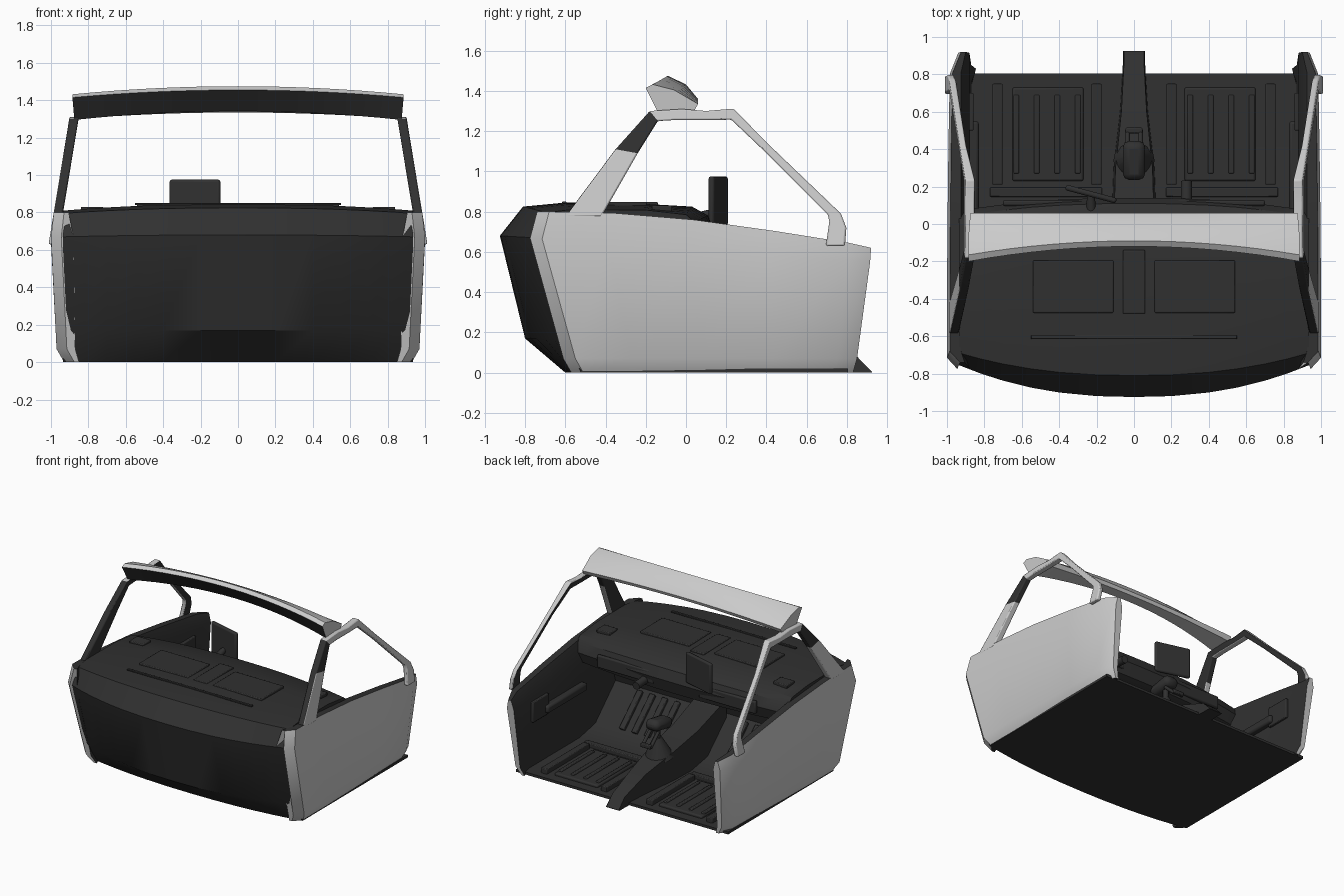
import bpy, bmesh, math
from mathutils import Vector

if "Cube" in bpy.data.objects:
    bpy.data.objects.remove(bpy.data.objects["Cube"])


def material(name, v):
    m = bpy.data.materials.new(name)
    m.diffuse_color = (v, v, v, 1)
    m.use_nodes = True
    m.node_tree.nodes["Principled BSDF"].inputs["Base Color"].default_value = m.diffuse_color
    return m


PAINT = material("light_paint", 0.6)
BLACK = material("black_trim", 0.03)


def finish(ob, mirror=False, bevel=0):
    for o in bpy.context.selected_objects:
        o.select_set(False)
    bpy.context.view_layer.objects.active = ob
    ob.select_set(True)
    bpy.ops.object.shade_smooth_by_angle(angle=math.radians(32))
    if bevel:
        b = ob.modifiers.new("bevel", 'BEVEL')
        b.width, b.segments = bevel, 2
    if mirror:
        ob.modifiers.new("mirror", 'MIRROR')
    return ob


def loft(name, rings, mat=lambda i, k: 1, mirror=False, bevel=0):
    """Skin closed rings of points; mat(ring, side) picks paint 0 or black 1."""
    bm = bmesh.new()
    vs = [[bm.verts.new(p) for p in r] for r in rings]
    n = len(vs[0])
    for i in range(len(vs) - 1):
        for k in range(n):
            f = bm.faces.new((vs[i][k], vs[i][(k + 1) % n],
                              vs[i + 1][(k + 1) % n], vs[i + 1][k]))
            f.material_index = mat(i, k)
    for i in (0, -1):
        bm.faces.new(vs[i]).material_index = mat(i, 0)
    bmesh.ops.recalc_face_normals(bm, faces=bm.faces)
    me = bpy.data.meshes.new(name)
    bm.to_mesh(me)
    bm.free()
    me.materials.append(PAINT)
    me.materials.append(BLACK)
    ob = bpy.data.objects.new(name, me)
    bpy.context.collection.objects.link(ob)
    return finish(ob, mirror, bevel)


def box(name, c, size, rot=(0, 0, 0), mirror=False, bevel=0.006):
    """Bevelled box; offset baked into the mesh so mirroring is about x = 0."""
    bpy.ops.mesh.primitive_cube_add(size=1, location=c, rotation=rot)
    ob = bpy.context.object
    ob.name, ob.scale = name, size
    bpy.ops.object.transform_apply(location=True, rotation=True, scale=True)
    ob.data.materials.append(BLACK)
    return finish(ob, mirror, bevel)


def rod(name, a, b, r1, r2, mirror=False):
    a, b = Vector(a), Vector(b)
    d = b - a
    bpy.ops.mesh.primitive_cone_add(vertices=16, radius1=r1, radius2=r2, depth=d.length,
                                    location=(a + b) / 2,
                                    rotation=d.to_track_quat('Z', 'Y').to_euler())
    ob = bpy.context.object
    ob.name = name
    bpy.ops.object.transform_apply(location=True, rotation=True, scale=True)
    ob.data.materials.append(BLACK)
    return finish(ob, mirror)


def lerp(pts, y):
    for (a, za), (b, zb) in zip(pts, pts[1:]):
        if y <= b:
            return za + (zb - za) * max(0, (y - a) / (b - a))
    return pts[-1][1]


# Firewall, dashboard and floor as one section: y, z, y shift and z shift at the sides
SECTION = [(-.6, 0, .08, 0), (-.8, .17, .19, 0), (-.925, .68, .17, -.01), (-.81, .825, .12, -.03),
           (-.6, .845, .03, -.035), (-.2, .838, 0, -.03), (.03, .825, -.03, -.04),
           (.11, .78, -.07, -.03), (.14, .70, -.07, -.02), (.11, .60, -.07, 0), (.02, .56, -.05, 0),
           (-.3, .5, 0, 0), (-.36, .3, 0, 0), (-.1, .06, 0, 0), (.1, .02, 0, 0),
           (.805, .02, 0, 0), (.805, 0, 0, 0)]
rings = []
for x in (-.935, -.82, -.7, -.55, -.4, -.2, 0, .2, .4, .55, .7, .82, .935):
    t = abs(x / .935) ** 2.3
    rings.append([(x, y + dy * t, z + dz * t) for y, z, dy, dz in SECTION])
loft("cab_tub", rings)

# Doors: outer painted skin wrapping to an inner black panel
ZBELT = [(-.8, .67), (-.3, .64), (.92, .55)]
ZTOP = [(-.8, .80), (-.45, .80), (0, .765), (.72, .665), (.92, .62)]
YF, YR = (-.51, -.55, -.715, -.68), (.83, .85, .915, .92)
XO, XI = (.93, .97, 1.0, .985), (.87, .87, .88, .925)
rings = []
for u, extend, xo in ((0, -.06, -.055), (0, 0, 0), (.2, 0, 0), (.45, 0, -.003),
                      (.7, 0, -.008), (.93, 0, -.015), (1, 0, -.06)):
    outer, inner = [], []
    for r in range(4):
        y = YF[r] + (YR[r] - YF[r]) * u + extend
        z = (0, .07, lerp(ZBELT, y), lerp(ZTOP, y))[r]
        x = XO[r] + xo
        outer.append((x, y, z))
        inner.append((min(XI[r], x - .025), y, z))
    rings.append(outer + inner[::-1])
loft("door", rings, lambda i, k: 0 if k < 3 else 1, mirror=True)
box("door_armrest", (.865, .3, .42), (.07, .5, .06), mirror=True, bevel=.015)
box("door_pocket", (.872, .6, .45), (.03, .2, .16), mirror=True)

# Side window frame: outer edge y, z then inner edge y, z
FRAME = [(-.60, .775, -.42, .775), (-.35, 1.11, -.24, 1.09), (-.18, 1.30, -.14, 1.25),
         (-.02, 1.31, -.06, 1.255), (.10, 1.30, .10, 1.255), (.235, 1.312, .225, 1.257),
         (.42, 1.125, .39, 1.1), (.77, .79, .705, .785), (.797, .72, .712, .75), (.79, .63, .695, .63)]


def frame_x(z):
    return .985 - (z - .8) * .165


rings = []
for i, (y1, z1, y2, z2) in enumerate(FRAME):
    w = .05 if i < 6 else .035
    x1, x2 = frame_x(z1), frame_x(z2)
    rings.append([(x1, y1, z1), (x2, y2, z2), (x2 - w, y2, z2), (x1 - w, y1, z1)])
loft("window_frame", rings,
     lambda i, k: 1 if i == 1 or k == 2 or (i == 0 and k == 3) else 0, mirror=True, bevel=.008)

# Bowed windscreen header: section at the centre and at the ends
MID = [(-.12, 1.455), (-.09, 1.475), (0, 1.432), (.06, 1.36), (.05, 1.335), (-.04, 1.342)]
END = [(-.2, 1.415), (-.165, 1.432), (-.06, 1.405), (.06, 1.335), (.04, 1.30), (-.14, 1.295)]
rings = []
for j in range(-8, 9):
    t = (j / 8) ** 2
    rings.append([(j / 8 * (.885 if k < 3 else .875), a[0] + (b[0] - a[0]) * t, a[1] + (b[1] - a[1]) * t)
                  for k, (a, b) in enumerate(zip(MID, END))])
loft("windscreen_header", rings, lambda i, k: 1 if k == 5 and 0 <= i < 16 else 0)

# Dashboard top panels and trim
box("dash_top_panel", (.325, -.335, .836), (.43, .28, .025), mirror=True)
box("dash_centre_strip", (0, -.31, .838), (.12, .34, .02))
box("defroster_vent", (0, -.605, .845), (1.1, .02, .012), bevel=.003)
box("dash_side_vent", (.78, -.12, .815), (.12, .1, .03), mirror=True)
box("glove_panel", (.45, .112, .685), (.5, .03, .1), mirror=True, bevel=.01)

# Mirror-like plate standing on the dashboard
box("dash_plate", (-.23, .16, .853), (.28, .03, .245), (0, 0, math.radians(-15)), bevel=.012)
rod("plate_stem", (-.23, .03, .76), (-.23, .16, .8), .03, .02)
rod("dash_knob", (.28, .1, .65), (.28, .23, .64), .03, .03)

# Central tunnel: y, half width, height
TUNNEL = [(-.34, .13, .42), (0, .12, .3), (.3, .11, .24), (.6, .075, .17), (.85, .06, .08), (.925, .06, .003)]
loft("floor_tunnel", [[(-w, y, 0), (-w * .9, y, h), (w * .9, y, h), (w, y, 0)] for y, w, h in TUNNEL])

# Gear lever with boot, knob and linkage
rod("lever_boot", (0, .34, .2), (0, .36, .36), .11, .03)
rod("lever_shaft", (0, .36, .3), (0, .36, .46), .022, .022)
box("lever_knob", (0, .34, .46), (.12, .21, .085), (math.radians(10), 0, 0), bevel=.035)
rod("lever_linkage", (.035, .4, .42), (.035, .5, .33), .013, .013, mirror=True)
box("linkage_bar", (0, .5, .34), (.09, .03, .03))

# Floor pans, seat rails and footwell ribs
box("seat_pan", (.46, .48, .025), (.38, .5, .03), mirror=True, bevel=.01)
for x in (.2, .73):
    box("seat_rail", (x, .48, .035), (.055, .54, .05), mirror=True)
for x in (.3, .41, .52, .63):
    box("floor_rib", (x, .48, .04), (.03, .42, .02), mirror=True)
    box("footwell_rib", (x, -.21, .185), (.045, .32, .03), (math.radians(-43), 0, 0), mirror=True)
box("front_cross_rail", (.47, .17, .03), (.6, .05, .04), mirror=True)
